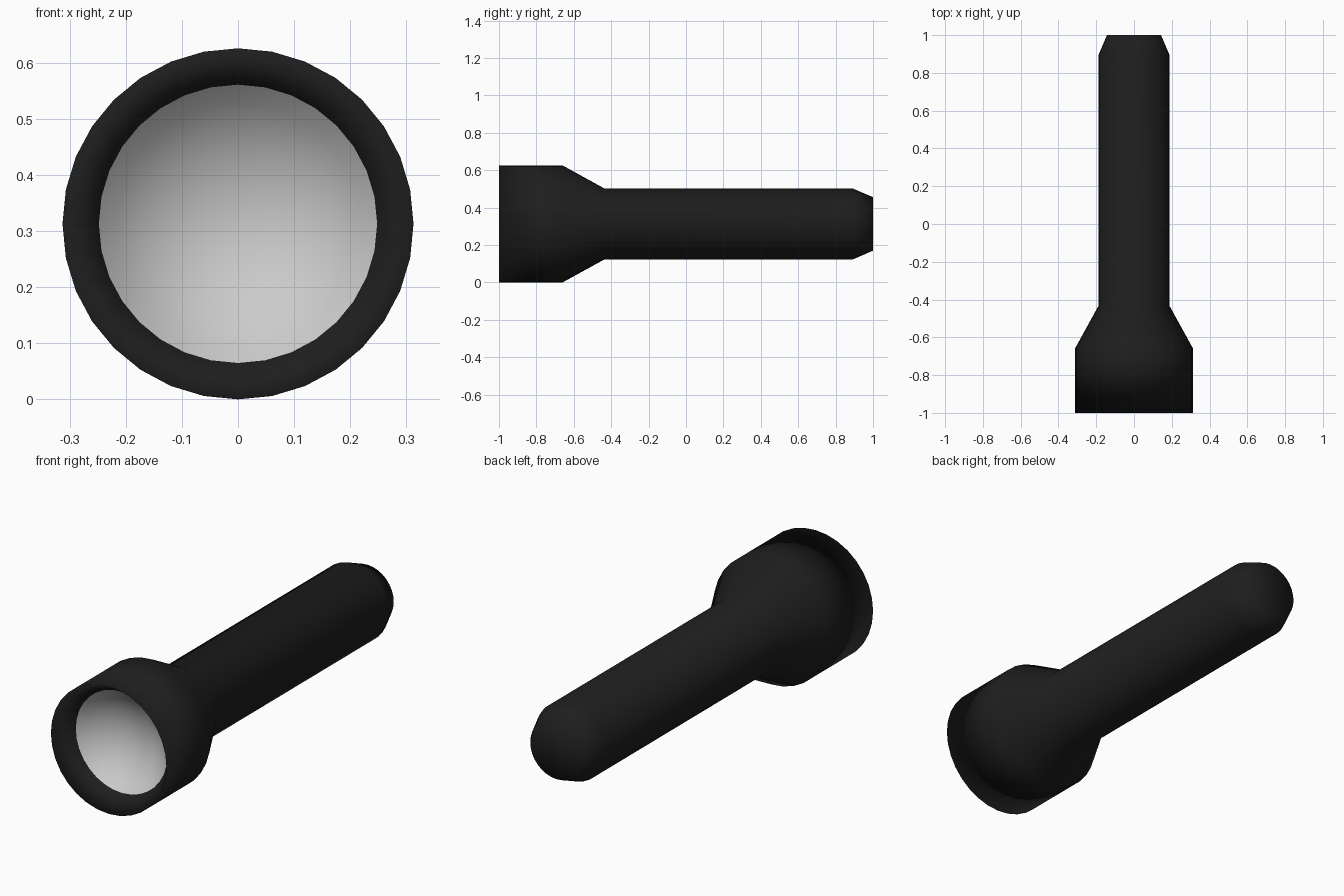
import bpy, bmesh, math

if "Cube" in bpy.data.objects:
    bpy.data.objects.remove(bpy.data.objects["Cube"])

SIDES = 32
R = 0.3128          # head radius, also height of the axis
OPEN_R = 0.248      # reflector opening radius
OPEN_Y = -0.90      # depth of the reflector opening


def lathe(name, profile, mat=None):
    """Revolve (y, radius) points around the y axis; radius 0 makes a pole."""
    bm = bmesh.new()
    rings = []
    for y, r in profile:
        if r == 0:
            rings.append([bm.verts.new((0, y, R))] * SIDES)
        else:
            rings.append([bm.verts.new((r * math.sin(a), y, R + r * math.cos(a)))
                          for a in (2 * math.pi * i / SIDES for i in range(SIDES))])
    for p, q in zip(rings, rings[1:]):
        for i in range(SIDES):
            j = (i + 1) % SIDES
            corners = list(dict.fromkeys((p[i], q[i], q[j], p[j])))
            bm.faces.new(corners).smooth = True
    # the profiles run front to back, with the solid on the axis side
    bm.normal_update()
    me = bpy.data.meshes.new(name)
    bm.to_mesh(me)
    bm.free()
    ob = bpy.data.objects.new(name, me)
    bpy.context.collection.objects.link(ob)
    if mat:
        me.materials.append(mat)
    return ob


black = bpy.data.materials.new("black_casing")
black.diffuse_color = (0.013, 0.013, 0.013, 1)
black.use_nodes = True
black.node_tree.nodes["Principled BSDF"].inputs["Base Color"].default_value = black.diffuse_color

# casing: sloped inner rim, head, neck, handle and chamfered tail
lathe("torch_casing", [(OPEN_Y, OPEN_R), (-1.0, R), (-0.66, R), (-0.435, 0.189),
                       (0.893, 0.189), (1.0, 0.143), (1.0, 0)], black)

# reflector: shallow spherical bowl set in the rim
TILT = math.radians(50)
ball = OPEN_R / math.sin(TILT)
STEPS = 6
bowl = []
for k in range(STEPS + 1):
    t = TILT * k / STEPS
    bowl.append((OPEN_Y + ball * (math.cos(t) - math.cos(TILT)), ball * math.sin(t)))
lathe("reflector_bowl", bowl[::-1])

# make the winding face outwards: forward on the bowl, away from the axis on the casing
for ob in bpy.context.collection.objects:
    me = ob.data
    if ob.name == "reflector_bowl":
        flip = sum(p.normal.y * p.area for p in me.polygons) > 0
    else:
        flip = max(me.polygons, key=lambda p: p.center.y).normal.y < 0
    if flip:
        me.flip_normals()
